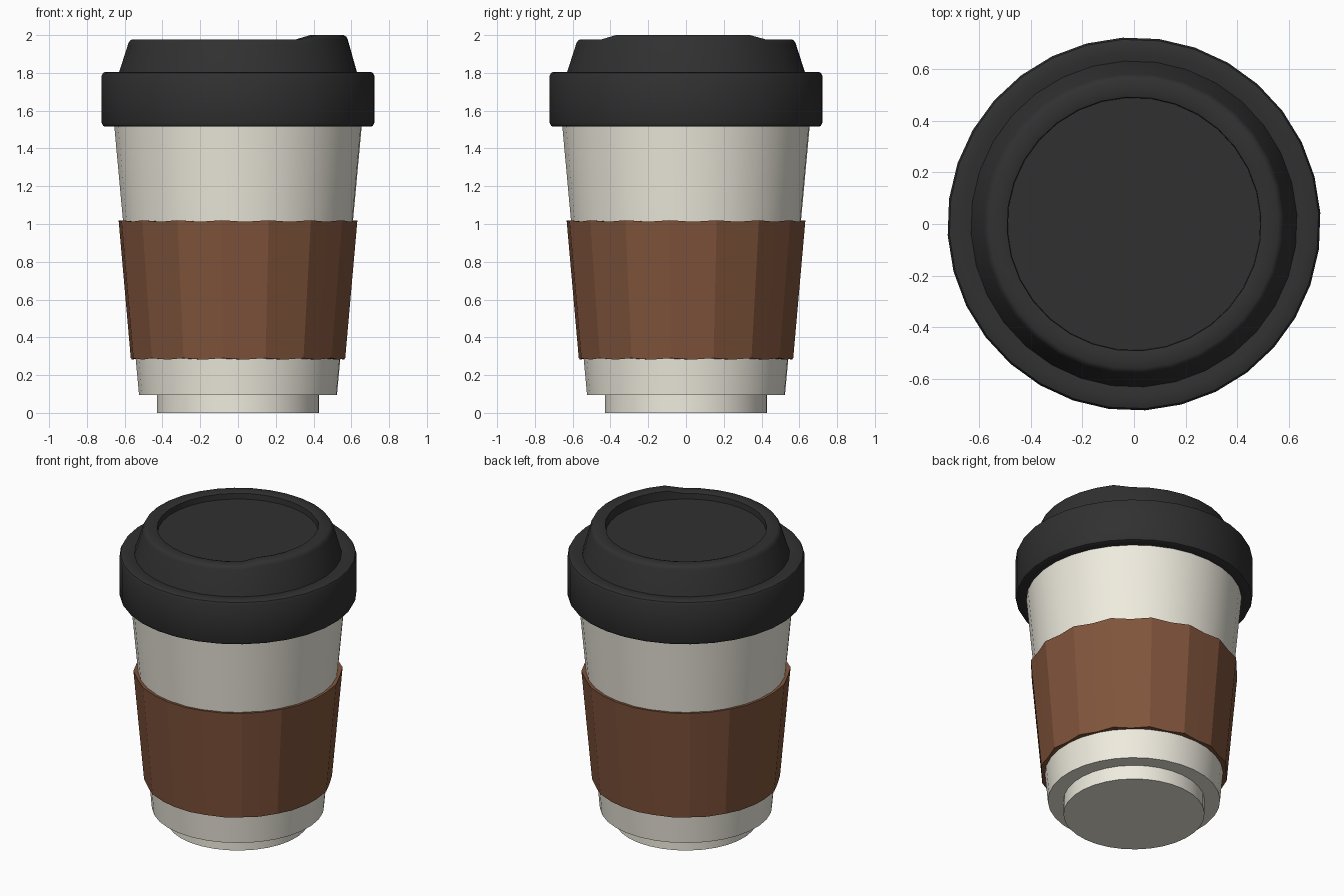
import bpy
import bmesh
from math import sin, cos, tau, radians

if "Cube" in bpy.data.objects:
    bpy.data.objects.remove(bpy.data.objects["Cube"])

SIDES = 32
TURN = radians(3.5)  # facets are turned slightly off the axes


def material(name, rgb):
    mat = bpy.data.materials.new(name)
    mat.diffuse_color = (*rgb, 1)
    mat.use_nodes = True
    mat.node_tree.nodes["Principled BSDF"].inputs["Base Color"].default_value = mat.diffuse_color
    return mat


def lathe(name, profile, mat, shape=None, loop=False, smooth=True):
    """Spin an (r, z) profile; open ends are capped, or joined if loop."""
    bm = bmesh.new()
    rings = []
    for j, (r, z) in enumerate(profile):
        ring = []
        for i in range(SIDES):
            a = TURN + tau * i / SIDES
            rr, zz = shape(i, j, r, z) if shape else (r, z)
            ring.append(bm.verts.new((rr * cos(a), rr * sin(a), zz)))
        rings.append(ring)
    pairs = list(zip(rings, rings[1:]))
    if loop:
        pairs.append((rings[-1], rings[0]))
    else:
        bm.faces.new(rings[0])
        bm.faces.new(rings[-1])
    for lo, hi in pairs:
        for i in range(SIDES):
            k = (i + 1) % SIDES
            bm.faces.new((lo[i], lo[k], hi[k], hi[i]))
    bmesh.ops.recalc_face_normals(bm, faces=bm.faces)
    mesh = bpy.data.meshes.new(name)
    bm.to_mesh(mesh)
    bm.free()
    mesh.materials.append(mat)
    obj = bpy.data.objects.new(name, mesh)
    bpy.context.collection.objects.link(obj)
    if smooth:
        bpy.context.view_layer.objects.active = obj
        obj.select_set(True)
        bpy.ops.object.shade_smooth_by_angle(angle=radians(40))
        obj.select_set(False)
    return obj


# Cup with a narrower foot
lathe("cup_body", [(0.43, 0), (0.43, 0.095), (0.525, 0.095), (0.66, 1.56)],
      material("cream", (0.86, 0.83, 0.73)))


# Sleeve: 16 flat facets, edges dipping slightly at mid-facet
def facet(i, j, r, z):
    if j in (0, 3):  # inner rings follow the cup
        return r, z
    mid = i % 2 == 0
    return (r * cos(tau / SIDES) if mid else r), z - (0.008 if mid else 0)


lathe("grip_sleeve", [(0.54, 0.287), (0.573, 0.29), (0.638, 1.02), (0.605, 1.012)],
      material("brown", (0.22, 0.09, 0.045)), shape=facet, loop=True, smooth=False)


# Lid: banded skirt, raised rim with a lifted drinking edge, shallow recess
RIM_START, RIM_END = 9, 13


def drinking_edge(i, j, r, z):
    lifted = RIM_START <= j <= RIM_END and (i <= 3 or i >= SIDES - 4)
    return r, z + (0.022 if lifted else 0)


lathe("lid", [(0.64, 1.515), (0.705, 1.515), (0.716, 1.52), (0.723, 1.535),
              (0.723, 1.785), (0.716, 1.80), (0.70, 1.806), (0.665, 1.806),
              (0.632, 1.80), (0.582, 1.955), (0.574, 1.97), (0.56, 1.978),
              (0.51, 1.978), (0.492, 1.972), (0.49, 1.935)],
      material("charcoal", (0.03, 0.03, 0.03)), shape=drinking_edge)
